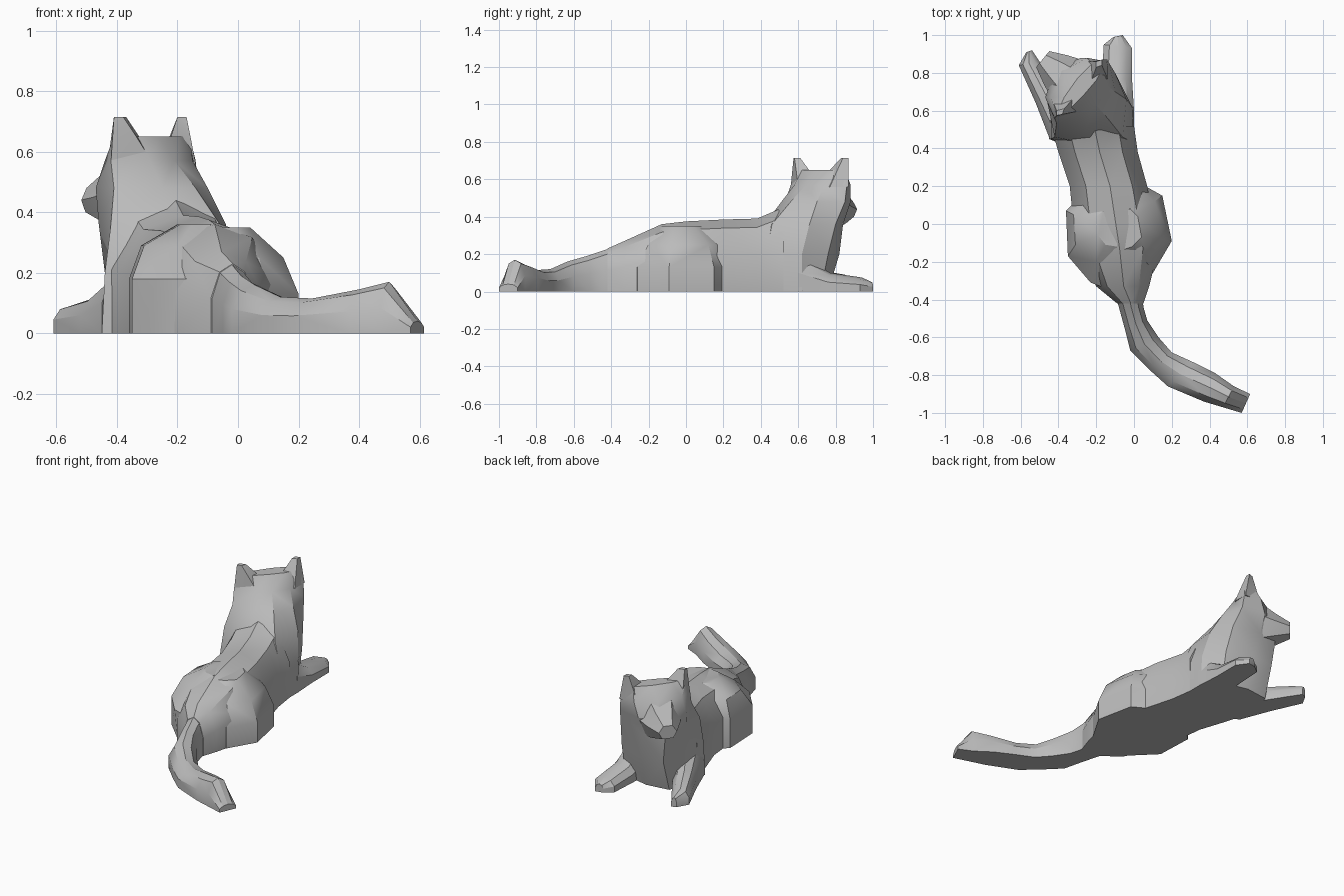
import bpy
import bmesh
import math
from mathutils import Vector

default_cube = bpy.data.objects.get("Cube")
if default_cube:
    bpy.data.objects.remove(default_cube, do_unlink=True)

# One plain grey for the whole animal
grey = bpy.data.materials.new("stone_grey")
grey.use_nodes = True
grey.diffuse_color = (0.5, 0.5, 0.5, 1)
grey.node_tree.nodes["Principled BSDF"].inputs["Base Color"].default_value = grey.diffuse_color


def loft(name, rings):
    """Skin a list of equal-length rings and close both ends."""
    bm = bmesh.new()
    loops = [[bm.verts.new(point) for point in ring] for ring in rings]
    count = len(loops[0])
    for lower, upper in zip(loops, loops[1:]):
        for i in range(count):
            j = (i + 1) % count
            bm.faces.new((lower[i], lower[j], upper[j], upper[i]))
    bm.faces.new(loops[0])
    bm.faces.new(loops[-1])
    bmesh.ops.triangulate(bm, faces=[f for f in bm.faces if f.calc_area() > 0])
    bmesh.ops.recalc_face_normals(bm, faces=bm.faces)
    mesh = bpy.data.meshes.new(name)
    bm.to_mesh(mesh)
    bm.free()
    mesh.materials.append(grey)
    part = bpy.data.objects.new(name, mesh)
    bpy.context.collection.objects.link(part)
    bpy.ops.object.select_all(action="DESELECT")
    bpy.context.view_layer.objects.active = part
    part.select_set(True)
    bpy.ops.object.shade_smooth_by_angle(angle=math.radians(32))
    return part


def arch(left, right, height, ridge=0.5, shoulder=0.88, flank=0.5):
    """Upright arched section standing on the ground between two points."""
    a, b = Vector((*left, 0)), Vector((*right, 0))
    steps = ((0, 0), (0, flank), (ridge * 0.4, shoulder), (ridge, 1),
             (1 - (1 - ridge) * 0.4, shoulder), (1, flank), (1, 0))
    return [a.lerp(b, t) + Vector((0, 0, height * h)) for t, h in steps]


def level(height, *outline):
    """Horizontal section at a given height."""
    return [(x, y, height) for x, y in outline]


# Torso: y, left edge, right edge, back height
torso_sections = [
    (0.52, -0.44, 0.0, 0.45),
    (0.38, -0.40, 0.02, 0.39),
    (0.2, -0.34, 0.07, 0.385),
    (0.0, -0.32, 0.11, 0.375),
    (-0.13, -0.3, 0.13, 0.36),
    (-0.33, -0.2, 0.08, 0.27),
    (-0.42, -0.09, 0.05, 0.23),
]
loft("torso", [arch((l, y), (r, y), h, 0.52) for y, l, r, h in torso_sections])

# Chest, neck and skull rise as one column, turned towards the face
loft("chest_and_head", [
    level(0, (-.2, .35), (0, .42), (0, .62), (-.08, .72),
          (-.25, .76), (-.4, .74), (-.45, .6), (-.45, .45)),
    level(0.2, (-.2, .36), (0, .43), (-.01, .62), (-.08, .76),
          (-.25, .82), (-.4, .8), (-.44, .65), (-.44, .45)),
    level(0.36, (-.22, .42), (-.06, .46), (-.04, .66), (-.1, .8),
          (-.28, .84), (-.42, .81), (-.46, .65), (-.42, .46)),
    level(0.48, (-.25, .51), (-.14, .56), (-.1, .7), (-.13, .85),
          (-.28, .88), (-.42, .82), (-.47, .67), (-.41, .53)),
    level(0.57, (-.29, .58), (-.21, .64), (-.15, .74), (-.14, .86),
          (-.25, .88), (-.37, .81), (-.44, .67), (-.42, .56)),
    level(0.65, (-.33, .62), (-.26, .69), (-.2, .76), (-.16, .84),
          (-.22, .85), (-.3, .77), (-.37, .67), (-.41, .58)),
])

# Muzzle: sections along the facing direction
facing = Vector((-0.77, 0.63, 0))
across = Vector((0.63, 0.77, 0))


def muzzle_section(reach, half_width, low, high):
    centre = Vector((-0.26, 0.69, 0)) + facing * reach
    middle = (low + high) / 2
    corners = ((-1, middle), (-0.6, low), (0.6, low), (1, middle), (0.5, high), (-0.5, high))
    return [centre + across * side * half_width + Vector((0, 0, z)) for side, z in corners]


loft("muzzle", [muzzle_section(0.1, 0.14, 0.34, 0.6),
                muzzle_section(0.2, 0.1, 0.37, 0.53),
                muzzle_section(0.29, 0.055, 0.4, 0.48)])


# Ears: tapering wedges
def ear(name, base, tip):
    loft(name, [level(0.56, *base), level(0.64, *[
        ((b[0] + t[0]) / 2, (b[1] + t[1]) / 2) for b, t in zip(base, tip)]),
        level(0.715, *tip)])


ear("right_ear", [(-.42, .56), (-.28, .6), (-.27, .72), (-.43, .65)],
    [(-.41, .575), (-.38, .58), (-.37, .61), (-.41, .6)])
ear("left_ear", [(-.25, .69), (-.14, .77), (-.14, .87), (-.26, .86)],
    [(-.2, .83), (-.17, .84), (-.17, .87), (-.2, .86)])

# Folded hind legs bulging from the flanks
loft("left_haunch", [
    level(0, (-.05, -.3), (.1, -.26), (.2, -.09), (.15, .15), (.06, .2), (-.1, .1)),
    level(0.13, (-.05, -.3), (.1, -.26), (.2, -.09), (.15, .15), (.06, .2), (-.1, .1)),
    level(0.25, (-.06, -.28), (.07, -.2), (.15, -.08), (.11, .12), (.03, .18), (-.1, .1)),
    level(0.35, (-.07, -.14), (-.01, -.12), (.04, -.07), (.02, .04), (-.02, .08), (-.1, .05)),
])
loft("right_haunch", [
    level(0, (-.1, -.36), (-.05, .1), (-.31, .12), (-.36, .07), (-.35, -.17), (-.21, -.31)),
    level(0.18, (-.1, -.36), (-.05, .1), (-.31, .12), (-.36, .07), (-.35, -.17), (-.23, -.31)),
    level(0.29, (-.1, -.22), (-.05, .08), (-.27, .1), (-.32, .05), (-.31, -.11), (-.2, -.2)),
    level(0.36, (-.09, -.12), (-.08, .06), (-.16, .07), (-.2, .04), (-.19, -.06), (-.15, -.11)),
])

# Forelegs stretched out in front
loft("right_foreleg", [
    arch((-.45, .46), (-.3, .6), 0.2),
    arch((-.52, .64), (-.41, .72), 0.12),
    arch((-.61, .84), (-.5, .86), 0.09),
    arch((-.57, .91), (-.54, .92), 0.06),
])
loft("left_foreleg", [
    arch((-.18, .62), (0, .6), 0.2),
    arch((-.17, .78), (-.01, .76), 0.1),
    arch((-.16, .95), (-.01, .93), 0.075),
    arch((-.11, .99), (-.06, 1), 0.05),
])

# Tail curling away along the ground
loft("tail", [
    arch((-.11, -.34), (.04, -.32), 0.26),
    arch((-.08, -.44), (.05, -.44), 0.22),
    arch((-.05, -.55), (.07, -.51), 0.19),
    arch((-.02, -.67), (.13, -.6), 0.16),
    arch((.08, -.77), (.2, -.68), 0.12),
    arch((.18, -.86), (.31, -.73), 0.115),
    arch((.37, -.94), (.43, -.79), 0.145),
    arch((.47, -.97), (.53, -.86), 0.17),
    arch((.57, -1), (.615, -.9), 0.04),
])
